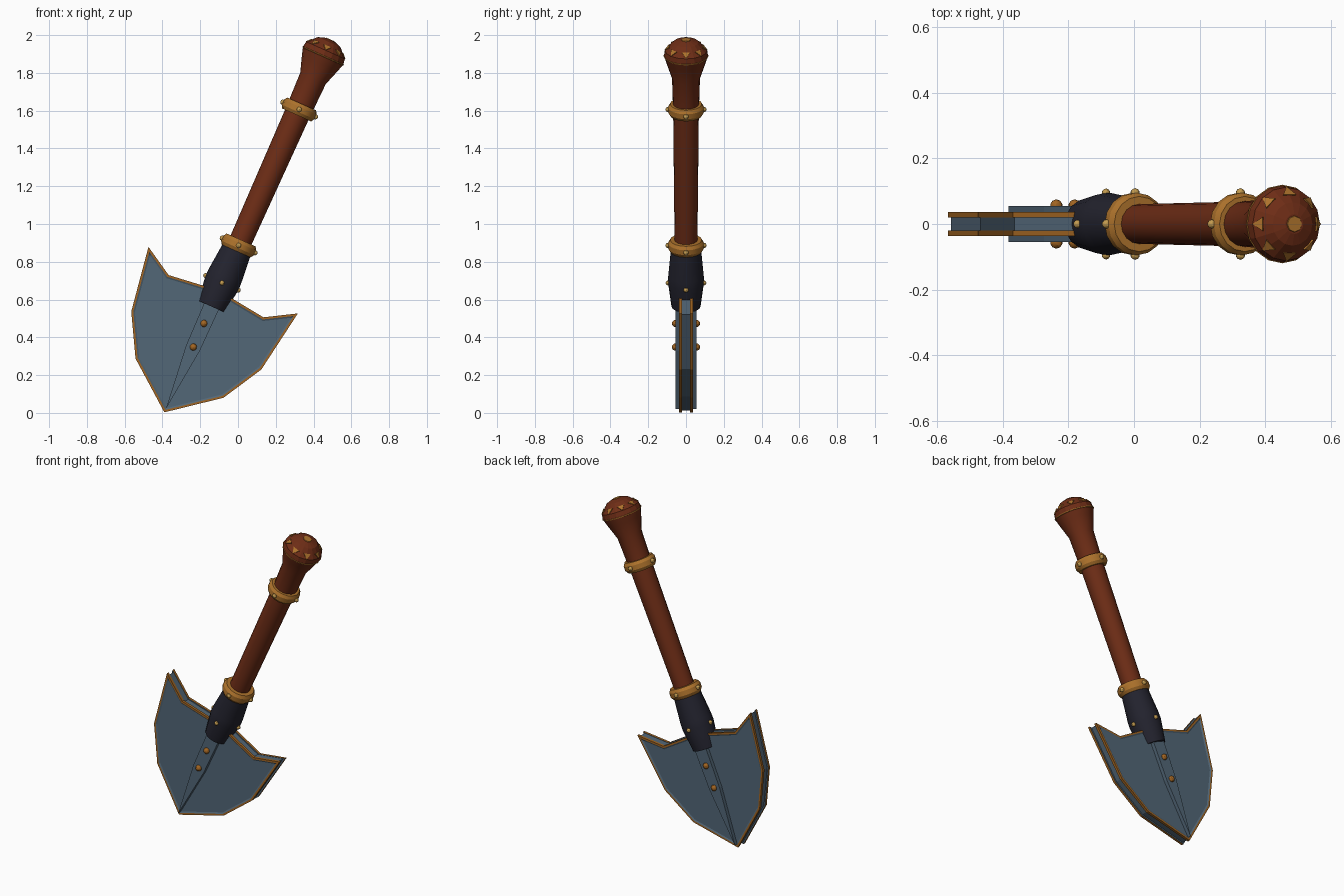
import bpy, bmesh, math
from mathutils import Matrix, Vector

if "Cube" in bpy.data.objects:
    bpy.data.objects.remove(bpy.data.objects["Cube"])

# Everything is modelled upright (tip at origin, shaft along z), then tilted
FRAME = Matrix.Translation((-0.39, 0, 0.003)) @ Matrix.Rotation(math.radians(24), 4, 'Y')


def mat(name, rgb):
    m = bpy.data.materials.new(name)
    m.diffuse_color = (*rgb, 1)
    m.use_nodes = True
    m.node_tree.nodes["Principled BSDF"].inputs["Base Color"].default_value = m.diffuse_color
    return m


STEEL = mat("blue steel", (0.085, 0.135, 0.185))
TRIM = mat("bronze trim", (0.36, 0.13, 0.016))
WOOD = mat("red brown wood", (0.155, 0.026, 0.008))
SOCKET = mat("dark navy", (0.017, 0.017, 0.028))
BRASS = mat("brass", (0.42, 0.17, 0.025))
STUD = mat("pale gold", (0.55, 0.33, 0.08))


def finish(bm, name, mats, smooth=False):
    bmesh.ops.recalc_face_normals(bm, faces=bm.faces)
    me = bpy.data.meshes.new(name)
    bm.to_mesh(me)
    bm.free()
    for m in mats:
        me.materials.append(m)
    ob = bpy.data.objects.new(name, me)
    bpy.context.collection.objects.link(ob)
    ob.matrix_world = FRAME
    if smooth:
        bpy.ops.object.select_all(action='DESELECT')
        ob.select_set(True)
        bpy.context.view_layer.objects.active = ob
        bpy.ops.object.shade_smooth_by_angle(angle=math.radians(30))
    return ob


def lathe(name, profile, m, closed=False, smooth=True, n=16):
    bm = bmesh.new()
    rings = [[bm.verts.new((r * math.cos(2 * math.pi * i / n), r * math.sin(2 * math.pi * i / n), z))
              for i in range(n)] for r, z in profile]
    pairs = list(zip(rings, rings[1:]))
    if closed:
        pairs.append((rings[-1], rings[0]))
    else:
        bm.faces.new(rings[0])
        bm.faces.new(rings[-1])
    for a, b in pairs:
        for i in range(n):
            j = (i + 1) % n
            bm.faces.new((a[i], a[j], b[j], b[i]))
    return finish(bm, name, [m], smooth)


def slab(bm, outline, y0, y1):
    """Extrude an outline in xz between two depths; returns the far cap."""
    lo = [bm.verts.new((x, y0, z)) for x, z in outline]
    hi = [bm.verts.new((x, y1, z)) for x, z in outline]
    bm.faces.new(lo)
    cap = bm.faces.new(hi)
    for i in range(len(lo)):
        j = (i + 1) % len(lo)
        bm.faces.new((lo[i], lo[j], hi[j], hi[i]))
    return cap


def mirrored(half):
    return half + [(-x, z) for x, z in reversed(half) if x > 0]


def studs(name, places, radius, m):
    bm = bmesh.new()
    for p in places:
        bmesh.ops.create_uvsphere(bm, u_segments=10, v_segments=6, radius=radius,
                                  matrix=Matrix.Translation(p))
    return finish(bm, name, [m], True)


# Blade: recessed core between two trimmed plates
OUTLINE = mirrored([(0, 0), (0.255, 0.198), (0.377, 0.416), (0.433, 0.766), (0.275, 0.673), (0.07, 0.698)])
bm = bmesh.new()
slab(bm, [(x * 0.975, 0.42 + (z - 0.42) * 0.975) for x, z in OUTLINE], -0.021, 0.021)
finish(bm, "blade_core", [STEEL])

for side, label in ((-1, "front"), (1, "back")):
    bm = bmesh.new()
    cap = slab(bm, OUTLINE, side * 0.02, side * 0.036)
    bmesh.ops.recalc_face_normals(bm, faces=bm.faces)
    bmesh.ops.inset_region(bm, faces=[cap], thickness=0.011, use_even_offset=True)
    bmesh.ops.inset_region(bm, faces=[cap], thickness=0.008, depth=-0.004, use_even_offset=True)
    cap.material_index = 1
    for e in cap.edges:
        for f in e.link_faces:
            f.material_index = 1
    # the inner side of the plate is steel too
    for f in bm.faces:
        if all(abs(v.co.y) < 0.0201 for v in f.verts):
            f.material_index = 1
    finish(bm, "blade_plate_" + label, [TRIM, STEEL])

# Central rib and its rivets
bm = bmesh.new()
slab(bm, mirrored([(0, 0.02), (0.039, 0.373), (0.043, 0.66)]), -0.055, 0.055)
finish(bm, "blade_rib", [STEEL])
studs("rib_rivets", [(0, y, z) for y in (-0.056, 0.056) for z in (0.378, 0.515)], 0.019, TRIM)

# Socket, handle and pommel
lathe("socket", [(0.077, 0.613), (0.095, 0.75), (0.094, 0.79), (0.078, 0.965)], SOCKET)
lathe("handle", [(0.06, 0.94), (0.068, 1.74), (0.074, 1.935), (0.104, 2.025), (0.117, 2.068)], WOOD)
lathe("pommel", [(0.117, 2.066), (0.112, 2.098), (0.066, 2.145), (0.03, 2.158)], WOOD, smooth=False)
lathe("pommel_band", [(0.110, 2.060), (0.1185, 2.063), (0.1195, 2.068), (0.110, 2.071)], BRASS, closed=True)
lathe("pommel_cap", [(0.027, 2.155), (0.024, 2.161)], BRASS, smooth=False, n=8)

# Inlaid triangles around the pommel dome, points down
bm = bmesh.new()
for k in range(8):
    rot = Matrix.Rotation(math.pi * k / 4, 4, 'Z')
    tri = [Vector((0.111, 0, 2.096)), Vector((0.087, 0.021, 2.121)), Vector((0.087, -0.021, 2.121))]
    normal = Vector((0.7, 0, 0.72))
    lo = [bm.verts.new(rot @ (p - normal * 0.003)) for p in tri]
    hi = [bm.verts.new(rot @ (p + normal * 0.005)) for p in tri]
    bm.faces.new(lo)
    bm.faces.new(hi)
    for i in range(3):
        j = (i + 1) % 3
        bm.faces.new((lo[i], lo[j], hi[j], hi[i]))
finish(bm, "pommel_triangles", [BRASS])

# Collars with four studs each, plus the socket studs
RING = [(0.055, -0.032), (0.084, -0.032), (0.095, -0.014), (0.095, 0.014), (0.084, 0.032), (0.055, 0.032)]
for label, z in (("lower", 0.967), ("upper", 1.755)):
    lathe(label + "_collar", [(r, z + h) for r, h in RING], BRASS, closed=True)


def around(r, z):
    return [(r * math.cos(a), r * math.sin(a), z) for a in (math.pi * k / 2 for k in range(4))]


studs("collar_studs", around(0.095, 0.967) + around(0.095, 1.755), 0.014, STUD)
studs("socket_studs", around(0.095, 0.75), 0.013, STUD)
